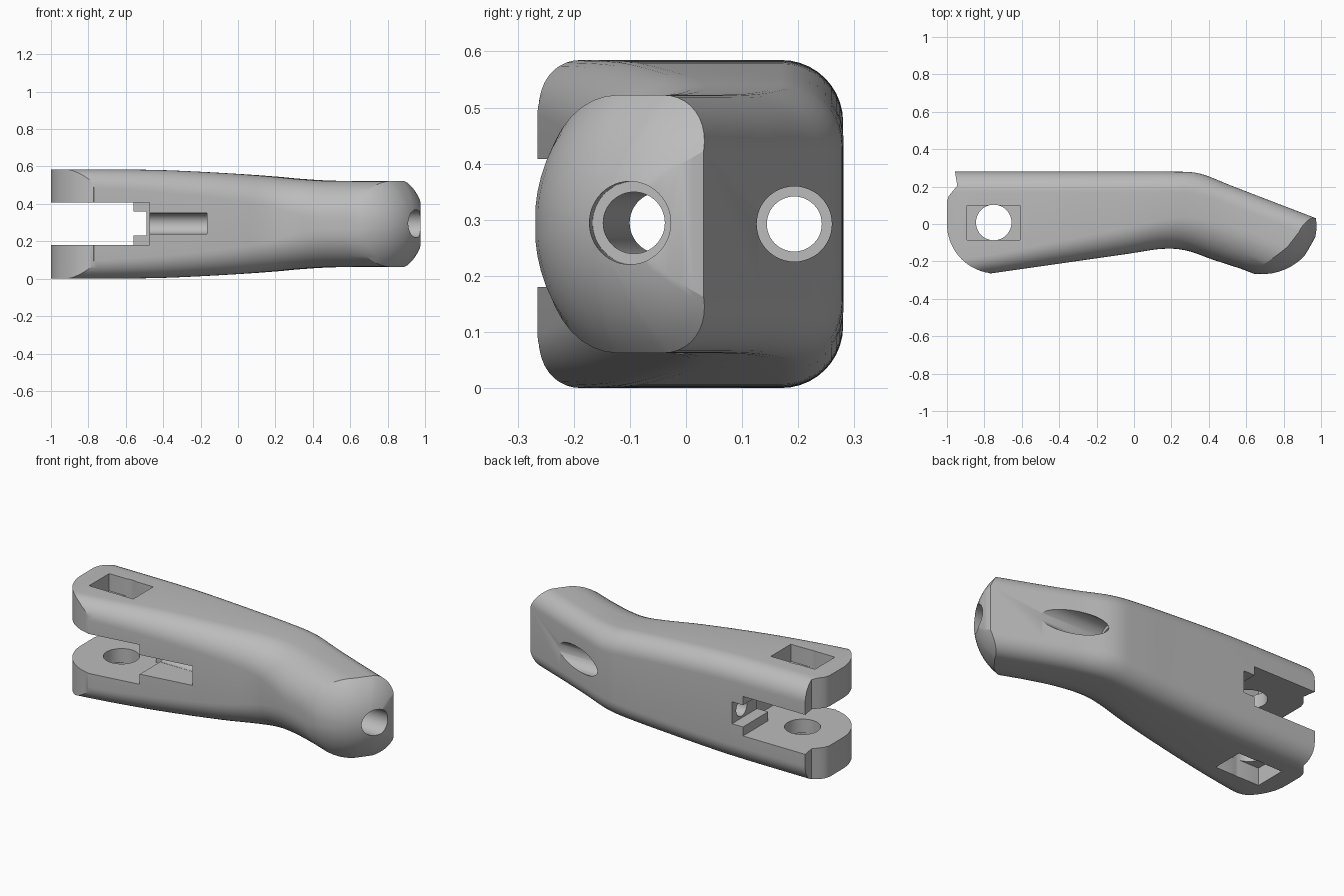
import bpy, bmesh, math
from mathutils import Vector

if "Cube" in bpy.data.objects:
    bpy.data.objects.remove(bpy.data.objects["Cube"])

MID = 0.2925                              # mid height
BALL, R = Vector((0.68, 0.05, 0)), 0.32   # domed end
AXIS = Vector((0.934, -0.358, 0)).normalized()
SIDE = Vector((-AXIS.y, AXIS.x, 0))

grey = bpy.data.materials.new("plain_grey")
grey.use_nodes = True
COLOUR = (0.5, 0.5, 0.5, 1)
grey.diffuse_color = COLOUR
grey.node_tree.nodes["Principled BSDF"].inputs["Base Color"].default_value = COLOUR


def make_object(name, bm):
    bmesh.ops.recalc_face_normals(bm, faces=bm.faces)
    mesh = bpy.data.meshes.new(name)
    bm.to_mesh(mesh)
    bm.free()
    mesh.materials.append(grey)
    obj = bpy.data.objects.new(name, mesh)
    bpy.context.collection.objects.link(obj)
    return obj


def section(front, back, h, r_front, r_back, steps=10):
    """Rounded rectangle standing between a front and a back point."""
    w = (back - front).length
    u = (back - front) / w
    pts = []
    for i, (r, sx, sz) in enumerate(((r_back, 1, 1), (r_front, 0, 1),
                                     (r_front, 0, -1), (r_back, 1, -1))):
        cx, cz = (w - r if sx else r), sz * (h - r)
        for k in range(steps + 1):
            a = (i + k / steps) * math.pi / 2
            pts.append(front + u * (cx + r * math.cos(a))
                       + Vector((0, 0, cz + r * math.sin(a))))
    return pts


def spline(rows, n):
    """Catmull-Rom rows through the given stations."""
    rows = [rows[0]] + rows + [rows[-1]]
    out = []
    for i in range(1, len(rows) - 2):
        for k in range(n):
            t = k / n
            out.append([0.5 * (2 * b + (c - a) * t + (2*a - 5*b + 4*c - d) * t**2
                               + (3*b - a - 3*c + d) * t**3)
                        for a, b, c, d in zip(*rows[i - 1:i + 3])])
    return out + [rows[-2]]


# Arm: front x, y, back x, y, half height, front and back corner radius
f_end, b_end = BALL - SIDE * 0.309, BALL + SIDE * 0.087
stations = [
    [-1.10, -0.312, -1.10, 0.28, 0.292, 0.10, 0.11],
    [-0.75, -0.262, -0.75, 0.28, 0.292, 0.10, 0.11],
    [-0.40, -0.212, -0.40, 0.28, 0.288, 0.12, 0.11],
    [-0.05, -0.162, -0.05, 0.28, 0.271, 0.14, 0.11],
    [0.15, -0.133, 0.20, 0.28, 0.255, 0.16, 0.11],
    [0.28, -0.142, 0.35, 0.27, 0.242, 0.18, 0.11],
    [0.42, -0.19, 0.52, 0.205, 0.232, 0.20, 0.10],
    [f_end.x, f_end.y, b_end.x, b_end.y, 0.23, 0.20, 0.10],
]
rings = [section(Vector((fx, fy, 0)), Vector((bx, by, 0)), h, rf, rb)
         for fx, fy, bx, by, h, rf, rb in spline(stations, 6)]

# Domed end: the last section projected on a ball in shrinking rings
core = (f_end + b_end) / 2


def on_ball(p):
    return p + AXIS * math.sqrt(max(R * R - (p - BALL).length_squared, 0))


last = rings[-1]
for s in (1, 0.92, 0.82, 0.7, 0.56, 0.42, 0.28, 0.14):
    rings.append([on_ball(core + (p - core) * s) for p in last])

bm = bmesh.new()
lift = Vector((0, 0, MID))
loops = [[bm.verts.new(p + lift) for p in ring] for ring in rings]
n = len(last)
for a, b in zip(loops, loops[1:]):
    for i in range(n):
        j = (i + 1) % n
        bm.faces.new((a[i], a[j], b[j], b[i]))
bm.faces.new(loops[0])
tip = bm.verts.new(on_ball(core) + lift)
for i in range(n):
    bm.faces.new((loops[-1][i], loops[-1][(i + 1) % n], tip))
bmesh.ops.remove_doubles(bm, verts=bm.verts, dist=0.0001)
arm = make_object("lever_arm", bm)


def cut(cutter, operation="DIFFERENCE"):
    cutter.hide_render = True
    mod = arm.modifiers.new("cut", "BOOLEAN")
    mod.operation, mod.solver, mod.object = operation, "EXACT", cutter
    bpy.context.view_layer.objects.active = arm
    bpy.ops.object.modifier_apply(modifier=mod.name)
    bpy.data.objects.remove(cutter)


def box(name, x, y, z):
    bm = bmesh.new()
    bmesh.ops.create_cube(bm, size=1)
    for v in bm.verts:
        v.co = [lo + (c + 0.5) * (hi - lo) for c, (lo, hi) in zip(v.co, (x, y, z))]
    return make_object(name, bm)


def rod(name, start, end, radius):
    start, end = Vector(start), Vector(end)
    bm = bmesh.new()
    bmesh.ops.create_cone(bm, cap_ends=True, segments=48, radius1=radius,
                          radius2=radius, depth=(end - start).length)
    obj = make_object(name, bm)
    turn = (end - start).to_track_quat("Z", "Y").to_matrix().to_4x4()
    turn.translation = (start + end) / 2
    obj.data.transform(turn)
    return obj


# Rounded fork end with its notch, as an upright prism
outline = [(1.3, -0.5), (1.3, 0.5), (-0.955, 0.5), (-0.957, 0.28), (-0.945, 0.205),
           (-0.97, 0.175), (-0.99, 0.15), (-1.0, 0.12)]
for k in range(17):
    a = math.pi + k / 16 * math.radians(82)
    outline.append((-0.735 + 0.265 * math.cos(a), 0.0 + 0.265 * math.sin(a)))
outline.append((-0.70, -0.5))
bm = bmesh.new()
face = bm.faces.new([bm.verts.new((x, y, -0.2)) for x, y in outline])
top = bmesh.ops.extrude_face_region(bm, geom=[face])["geom"]
bmesh.ops.translate(bm, vec=(0, 0, 1.2),
                    verts=[v for v in top if isinstance(v, bmesh.types.BMVert)])
cut(make_object("end_outline", bm), "INTERSECT")

# Fork slot, with a narrower notch toward the back
cut(box("fork_slot", (-1.2, -0.56), (-0.6, 0.6), (0.18, 0.408)))
cut(box("front_slot", (-0.6, -0.472), (-0.6, 0.05), (0.18, 0.408)))
cut(box("back_notch", (-0.6, -0.49), (0.0, 0.6), (0.232, 0.358)))

# Upright pivot hole and square pockets above and below
cut(rod("pivot_hole", (-0.75, 0.008, -0.2), (-0.75, 0.008, 0.8), 0.095))
for z in ((-0.2, 0.1), (0.485, 0.8)):
    cut(box("pivot_pocket", (-0.892, -0.61), (-0.085, 0.098), z))


# Tilted bore from the domed end, opening into a front groove
def tilt(x):
    return (x, -0.1 + 0.049 * (0.95 - x), MID + 0.002)


cut(rod("tilted_bore", tilt(1.1), tilt(-0.52), 0.055))
cut(rod("tilted_counterbore", tilt(1.1), tilt(0.8), 0.074))
cut(box("front_groove", (-0.5, -0.165), (-0.5, tilt(-0.3)[1]), (0.239, 0.35)))

# Straight bore from the slanted back face into the slot
cut(rod("straight_bore", (0.9, 0.193, MID), (-0.53, 0.193, MID), 0.049))
cut(rod("straight_counterbore", (0.9, 0.193, MID), (0.33, 0.193, MID), 0.067))

bpy.ops.object.select_all(action="DESELECT")
arm.select_set(True)
bpy.context.view_layer.objects.active = arm
bpy.ops.object.shade_smooth_by_angle(angle=math.radians(25))
